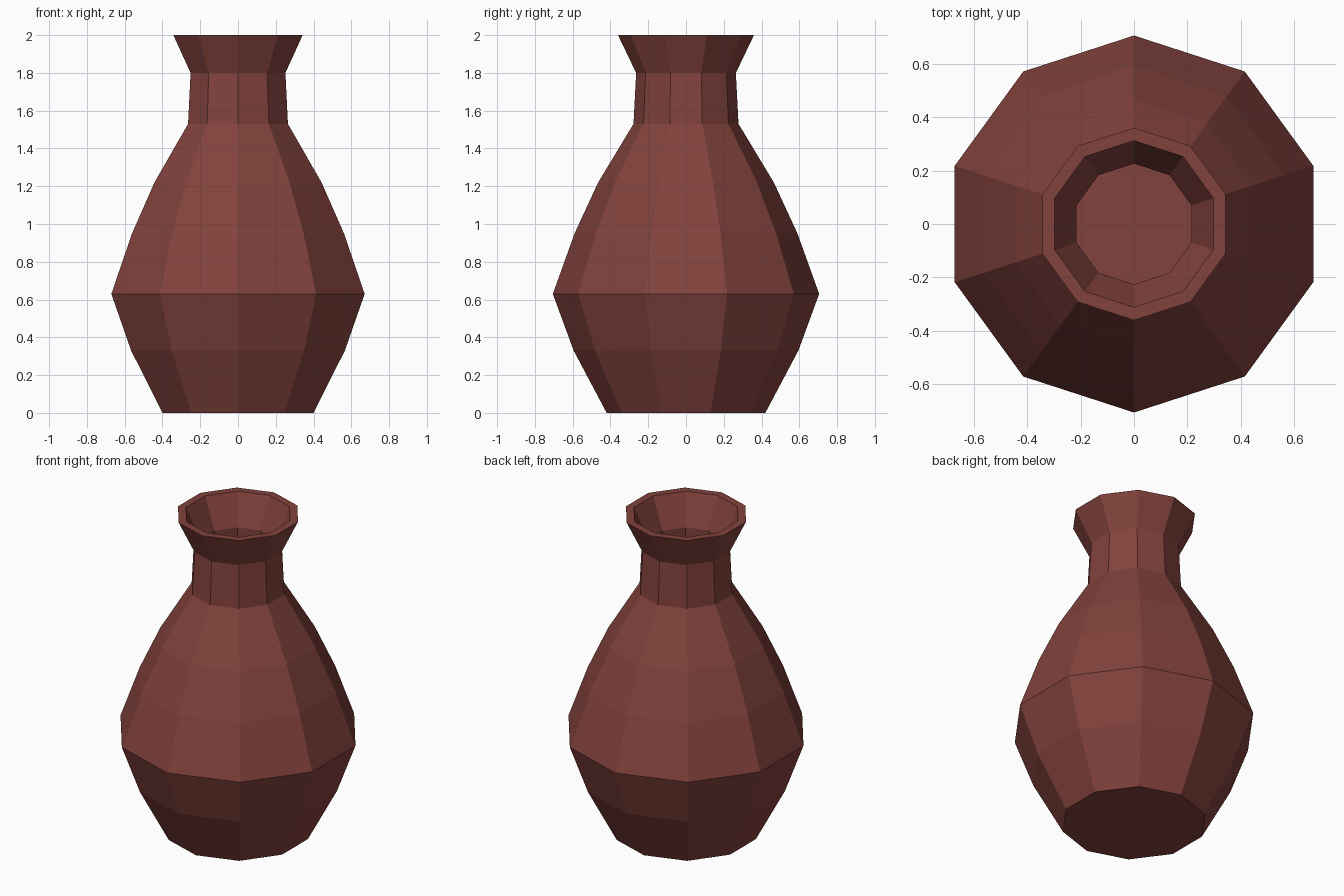
import bpy, bmesh, math

if "Cube" in bpy.data.objects:
    bpy.data.objects.remove(bpy.data.objects["Cube"])

SIDES = 10

# One flat colour for the whole vase
clay = bpy.data.materials.new("red_brown_clay")
clay.diffuse_color = (0.225, 0.055, 0.046, 1)
clay.use_nodes = True
clay.node_tree.nodes["Principled BSDF"].inputs["Base Color"].default_value = clay.diffuse_color

# Profile (vertex radius, height): outside from foot to rim, then inside down to the floor
profile = [(0.42, 0), (0.595, 0.33), (0.705, 0.63), (0.59, 0.95), (0.465, 1.22),
           (0.278, 1.53), (0.264, 1.8), (0.36, 2.0),
           (0.312, 2.0), (0.226, 1.81), (0.236, 1.515), (0.42, 1.2), (0.542, 0.93),
           (0.65, 0.63), (0.55, 0.35), (0.395, 0.05)]

bm = bmesh.new()
rings = []
for r, z in profile:
    angles = [math.pi / 2 + 2 * math.pi * i / SIDES for i in range(SIDES)]
    rings.append([bm.verts.new((r * math.cos(a), r * math.sin(a), z)) for a in angles])

# Walls, then underside and inner floor
for low, high in zip(rings, rings[1:]):
    for i in range(SIDES):
        j = (i + 1) % SIDES
        bm.faces.new((low[i], low[j], high[j], high[i]))
bm.faces.new(rings[0][::-1])
bm.faces.new(rings[-1])
bmesh.ops.recalc_face_normals(bm, faces=bm.faces)

mesh = bpy.data.meshes.new("vase")
bm.to_mesh(mesh)
bm.free()
mesh.materials.append(clay)
vase = bpy.data.objects.new("vase", mesh)
bpy.context.collection.objects.link(vase)
